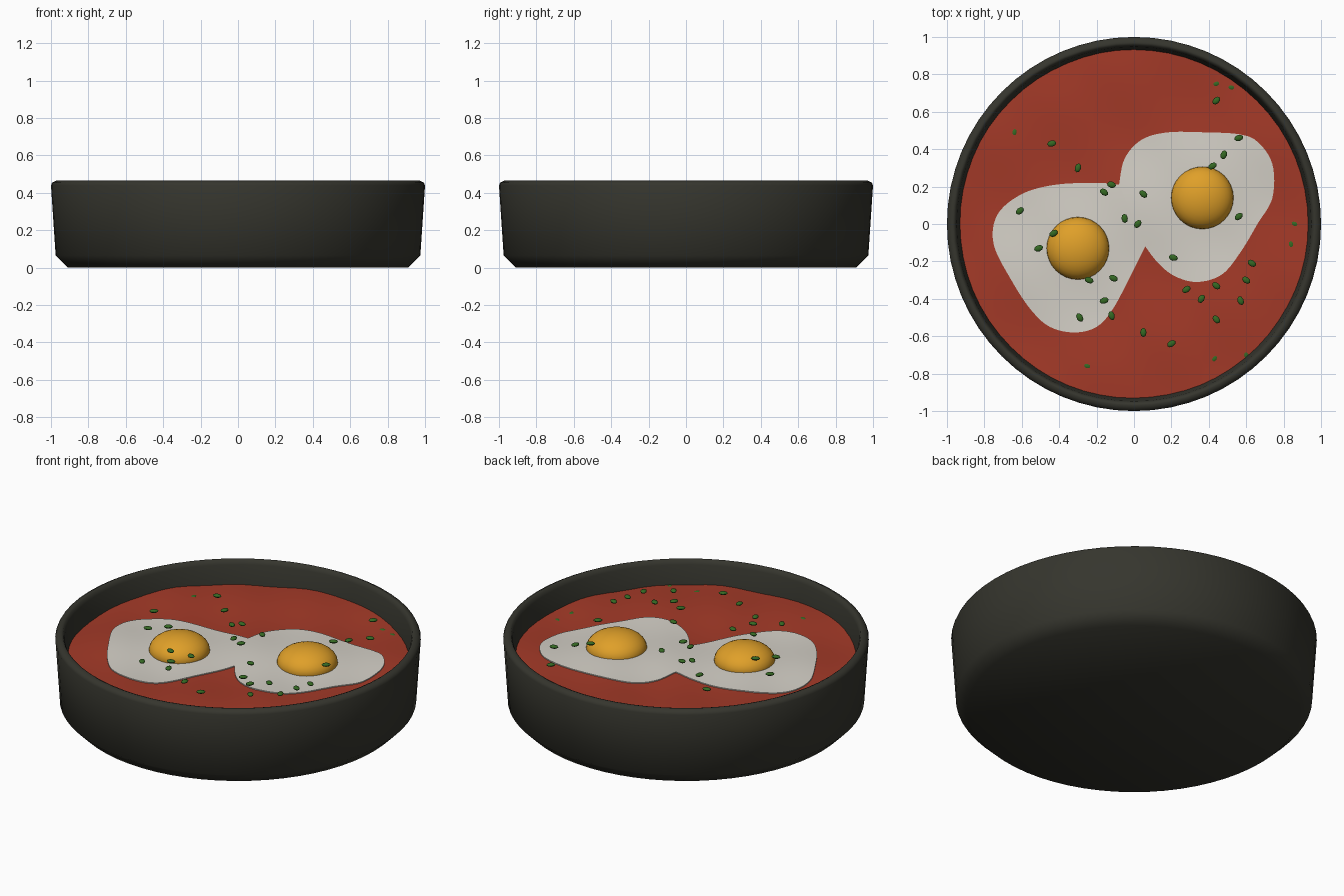
import bpy, bmesh, math, random
from mathutils import Vector, Matrix

random.seed(4)
if "Cube" in bpy.data.objects:
    bpy.data.objects.remove(bpy.data.objects["Cube"], do_unlink=True)

SAUCE_LEVEL = 0.328


def material(name, r, g, b):
    mat = bpy.data.materials.new(name)
    mat.use_nodes = True
    mat.diffuse_color = (r, g, b, 1)
    shader = mat.node_tree.nodes["Principled BSDF"]
    shader.inputs["Base Color"].default_value = (r, g, b, 1)
    shader.inputs["Roughness"].default_value = 0.6
    return mat


def finish(name, bm, mat, angle):
    mesh = bpy.data.meshes.new(name)
    bmesh.ops.recalc_face_normals(bm, faces=bm.faces)
    bm.to_mesh(mesh)
    bm.free()
    mesh.materials.append(mat)
    obj = bpy.data.objects.new(name, mesh)
    bpy.context.collection.objects.link(obj)
    bpy.ops.object.select_all(action="DESELECT")
    obj.select_set(True)
    bpy.context.view_layer.objects.active = obj
    bpy.ops.object.shade_smooth_by_angle(angle=math.radians(angle))
    return obj


def ripple(x, y):
    """Height of the uneven sauce surface."""
    wave = math.sin(7 * x + 2 * y) + math.sin(8 * y - 4 * x + 1) + 0.6 * math.sin(13 * x + 11 * y)
    return SAUCE_LEVEL + 0.005 * wave


def smooth_outline(points, steps=6):
    """Catmull-Rom curve through points given in hundredths; the ends stay sharp."""
    pts = [Vector(p) / 100 for p in points]
    pts = [pts[0]] + pts + [pts[-1]]
    out = []
    for a, b, c, d in zip(pts, pts[1:], pts[2:], pts[3:]):
        for i in range(steps):
            t = i / steps
            out.append(b + (c - a) * t / 2 + (a * 2 - b * 5 + c * 4 - d) * t * t / 2
                       + (b * 3 - a - c * 3 + d) * t ** 3 / 2)
    out.append(pts[-1])
    # straight closing edge
    out += [pts[-1].lerp(pts[0], i / steps) for i in range(1, steps)]
    return out


def patch(name, outline, centre, rings, lift, mat):
    """Rippled sheet made of rings growing from a centre to an outline, with a short skirt."""
    bm = bmesh.new()
    middle = Vector(centre)
    hub = bm.verts.new((*middle, ripple(*middle) + lift))
    previous = None
    for k in range(1, rings + 2):
        ring = []
        for p in outline:
            q = middle.lerp(p, min(k / rings, 1))
            drop = 0.01 if k > rings else 0
            ring.append(bm.verts.new((*q, ripple(*q) + lift - drop)))
        for i in range(len(ring)):
            j = (i + 1) % len(ring)
            if previous:
                bm.faces.new((previous[i], previous[j], ring[j], ring[i]))
            else:
                bm.faces.new((hub, ring[i], ring[j]))
        previous = ring
    return finish(name, bm, mat, 50)


clay = material("dark_clay", 0.036, 0.036, 0.027)
red = material("tomato_red", 0.37, 0.042, 0.021)
white = material("egg_white", 0.66, 0.63, 0.57)
gold = material("yolk_gold", 0.74, 0.35, 0.022)
green = material("herb_green", 0.035, 0.14, 0.017)

# Round dish, turned from a profile
profile = [(0, 0), (0.91, 0), (0.975, 0.065), (1, 0.44), (0.993, 0.455), (0.97, 0.467),
           (0.957, 0.462), (0.948, 0.44), (0.93, 0.32), (0.9, 0.08), (0, 0.08)]
bm = bmesh.new()
verts = [bm.verts.new((r, 0, z)) for r, z in profile]
edges = [bm.edges.new(pair) for pair in zip(verts, verts[1:])]
bmesh.ops.spin(bm, geom=verts + edges, cent=(0, 0, 0), axis=(0, 0, 1),
               angle=math.tau, steps=64)
bmesh.ops.remove_doubles(bm, verts=bm.verts, dist=0.0005)
finish("dish", bm, clay, 60)

# Sauce filling
circle = [Vector((math.cos(a), math.sin(a))) * 0.934
          for a in (math.tau * i / 96 for i in range(96))]
patch("sauce", circle, (0, 0), 30, 0, red)

# Two egg whites that meet along a straight seam
white_a = [(-8, 21), (-20, 22), (-42, 21), (-60, 16), (-73, 5), (-75, -11), (-65, -31),
           (-55, -46), (-45, -55), (-32, -58), (-20, -55), (-11, -45), (0, -24), (6, -12)]
white_b = [(6, -12), (13, -21), (22, -28), (34, -31), (47, -27), (57, -15), (66, 0),
           (74, 14), (74, 32), (66, 44), (56, 48), (38, 49), (18, 49), (4, 45), (-5, 35), (-8, 21)]
yolks = {"right": (-0.3, -0.13), "left": (0.365, 0.14)}
for side, outline in (("right", white_a), ("left", white_b)):
    patch("egg_white_" + side, smooth_outline(outline), yolks[side], 12, 0.006, white)

# Flattened yolks
for side, (x, y) in yolks.items():
    bm = bmesh.new()
    bmesh.ops.create_uvsphere(bm, u_segments=32, v_segments=16, radius=1,
                              matrix=Matrix.Translation((x, y, 0.337))
                              @ Matrix.Diagonal((0.167, 0.167, 0.1, 1)))
    finish("yolk_" + side, bm, gold, 60)

# Herb flakes, in hundredths: loose ones above the food, others nearly sunk in the sauce
loose = [(44, 66), (56, 46), (48, 37), (42, 31), (-44, 43), (-30, 30), (-12, 21), (-16, 17),
         (5, 16), (-61, 7), (-5, 3), (2, 0), (-43, -5), (-51, -13), (56, 4), (21, -18),
         (63, -21), (60, -30), (44, -33), (28, -35), (36, -40), (57, -41), (44, -51),
         (-11, -29), (-24, -30), (-16, -41), (-12, -49), (-29, -50), (5, -58), (20, -64)]
sunk = [(-64, 49), (44, 75), (52, 73), (86, 0), (84, -11), (43, -72), (-25, -76), (60, -70)]


def herbs(name, spots, height):
    bm = bmesh.new()
    for px, py in spots:
        x, y = px / 100, py / 100
        place = Matrix.Translation((x, y, height(x, y)))
        turn = Matrix.Rotation(random.uniform(0, math.pi), 4, "Z")
        bmesh.ops.create_uvsphere(bm, u_segments=8, v_segments=6, radius=1,
                                  matrix=place @ turn @ Matrix.Diagonal((0.025, 0.017, 0.01, 1)))
    finish(name, bm, green, 40)


herbs("loose_herbs", loose, lambda x, y: 0.412)
herbs("sunk_herbs", sunk, lambda x, y: ripple(x, y) - 0.007)
